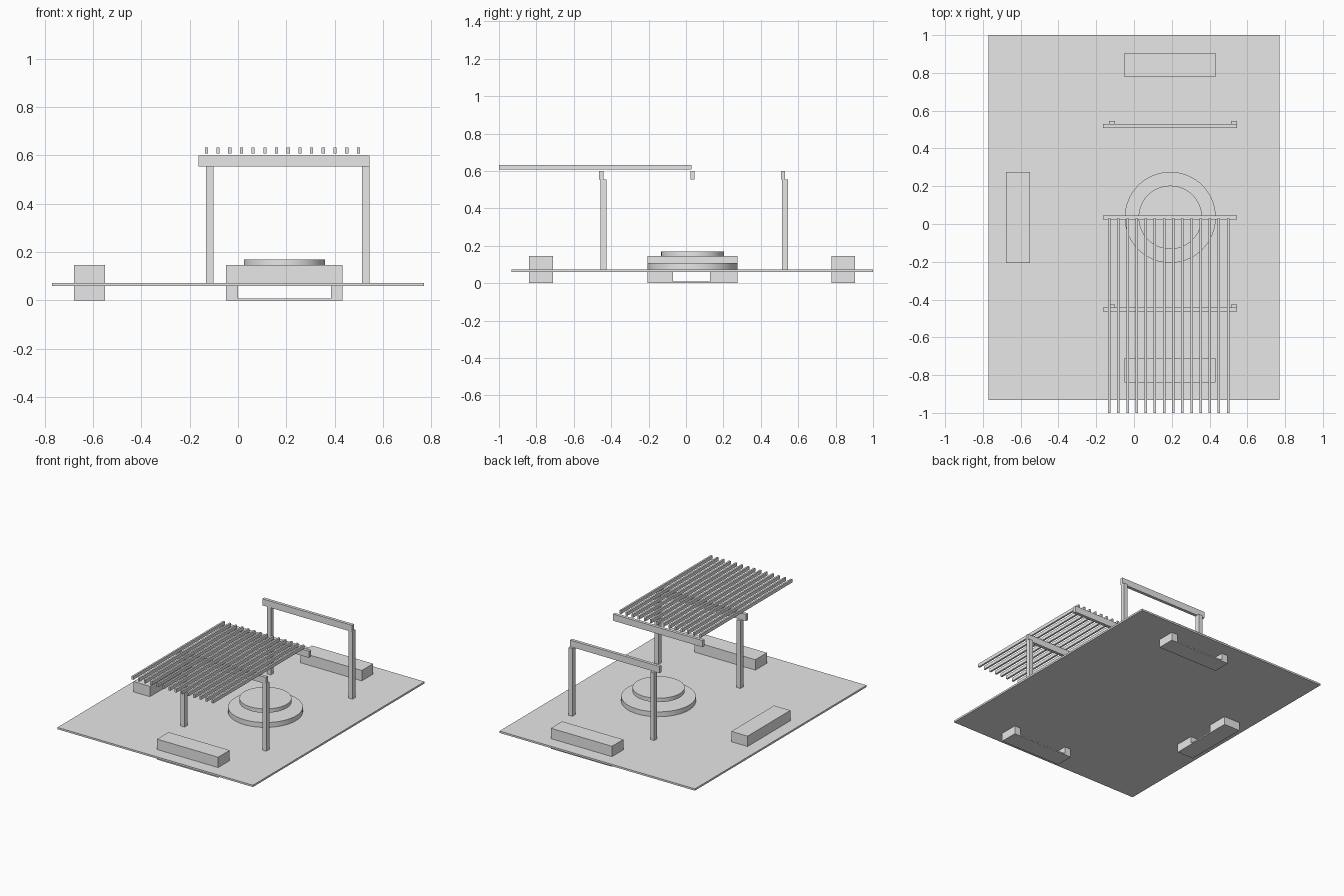
import bpy
import math
from mathutils import Vector

old = bpy.data.objects.get("Cube")
if old:
    bpy.data.objects.remove(old, do_unlink=True)

# One plain material for everything
grey = bpy.data.materials.new("light_grey")
grey.use_nodes = True
colour = (0.8, 0.8, 0.8, 1)
grey.diffuse_color = colour
grey.node_tree.nodes["Principled BSDF"].inputs["Base Color"].default_value = colour


def box(name, x, y, z):
    """Box from (min, max) ranges on each axis."""
    lo, hi = (Vector(c) for c in zip(x, y, z))
    bpy.ops.mesh.primitive_cube_add(size=1)
    obj = bpy.context.object
    obj.name = name
    for v in obj.data.vertices:
        v.co = (lo + hi) / 2 + v.co * (hi - lo)
    obj.data.materials.append(grey)
    return obj


def disc(name, radius, z0, z1):
    bpy.ops.mesh.primitive_cylinder_add(
        vertices=64, radius=radius, depth=z1 - z0,
        location=(0.192, 0.035, (z0 + z1) / 2))
    obj = bpy.context.object
    obj.name = name
    obj.data.materials.append(grey)
    bpy.ops.object.shade_smooth_by_angle(angle=math.radians(40))


def bench(name, x, y, axis, gap):
    """Block with an opening right through its base, across its length."""
    body = box(name, x, y, (0, 0.146))
    hole = [(x[0] - 0.1, x[1] + 0.1), (y[0] - 0.1, y[1] + 0.1)]
    hole[axis] = gap
    cutter = box(name + "_cutter", *hole, (0.009, 0.059))
    cutter.hide_render = True
    cutter.hide_set(True)
    cut = body.modifiers.new("base_opening", 'BOOLEAN')
    cut.object = cutter
    cut.solver = 'EXACT'
    # Apply the cut and drop the cutter
    bpy.context.view_layer.objects.active = body
    bpy.ops.object.modifier_apply(modifier=cut.name)
    bpy.data.objects.remove(cutter, do_unlink=True)


# Ground slab
GROUND = 0.072
box("ground_slab", (-0.77, 0.77), (-0.932, 1.0), (0.059, GROUND))

# Benches on three sides
for name, y in (("front_bench", (-0.84, -0.71)), ("back_bench", (0.777, 0.904))):
    bench(name, (-0.05, 0.432), y, 0, (0, 0.385))
bench("side_bench", (-0.678, -0.55), (-0.206, 0.275), 1, (-0.07, 0.127))

# Round centrepiece with a raised lid
disc("round_base", 0.241, GROUND, 0.107)
disc("round_lid", 0.168, 0.142, 0.17)

# Cross beams; the outer two stand on posts
BEAM_Z = 0.554
for name, y in (("front", -0.453), ("middle", 0.034), ("back", 0.518)):
    box(name + "_beam", (-0.163, 0.544), (y - 0.011, y + 0.011), (BEAM_Z, 0.601))
    if name != "middle":
        for side, x in (("right", -0.132), ("left", 0.513)):
            box(f"{name}_{side}_post", (x, x + 0.031),
                (y - 0.004, y + 0.028), (GROUND, BEAM_Z))

# Roof slats
for i in range(14):
    x = -0.131 + i * 0.0484
    box(f"roof_slat_{i + 1}", (x - 0.0065, x + 0.0065), (-1.0, 0.03), (0.609, 0.633))
